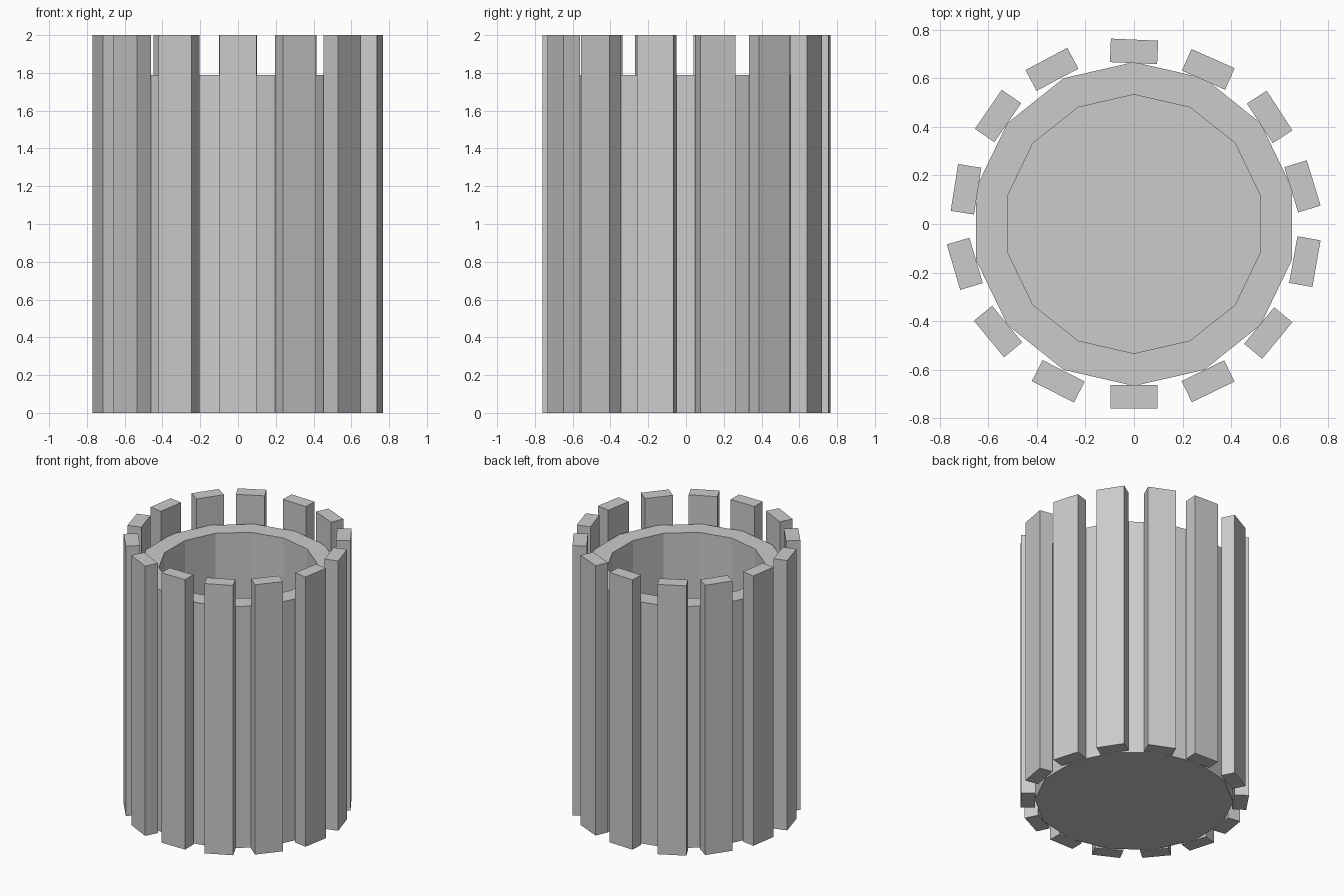
import bpy, bmesh
from math import cos, sin, pi, radians
from mathutils import Matrix

if "Cube" in bpy.data.objects:
    bpy.data.objects.remove(bpy.data.objects["Cube"])

SIDES = 14


def finish(name, bm):
    bmesh.ops.recalc_face_normals(bm, faces=bm.faces)
    mesh = bpy.data.meshes.new(name)
    bm.to_mesh(mesh)
    bm.free()
    obj = bpy.data.objects.new(name, mesh)
    bpy.context.collection.objects.link(obj)
    return obj


# Pot: fourteen-sided cup with a thick wall, rim and closed floor
def build_pot(outer=0.667, inner=0.533, top=1.79, floor=0.13):
    bm = bmesh.new()
    rings = []
    for r, z in ((outer, 0), (outer, top), (inner, top), (inner, floor)):
        rings.append([bm.verts.new((r * sin(2 * pi * i / SIDES),
                                    r * cos(2 * pi * i / SIDES), z))
                      for i in range(SIDES)])
    for a, b in zip(rings, rings[1:]):
        for i in range(SIDES):
            j = (i + 1) % SIDES
            bm.faces.new((a[i], a[j], b[j], b[i]))
    bm.faces.new(rings[0])
    bm.faces.new(rings[-1])
    finish("pot", bm)


# Slat: upright board, slightly hand-placed (x, y, turn in degrees)
def build_slat(index, x, y, turn):
    bm = bmesh.new()
    bmesh.ops.create_cube(bm, size=1, matrix=Matrix.Diagonal((0.195, 0.097, 2, 1)))
    obj = finish(f"slat_{index:02d}", bm)
    obj.location = (x, y, 1)
    obj.rotation_euler.z = radians(turn)


SLATS = [
    (0.0, 0.711, -2.5), (0.306, 0.637, -24), (0.559, 0.441, -57),
    (0.694, 0.155, -73), (0.704, -0.155, -100), (0.553, -0.449, -129.5),
    (0.305, -0.648, -154), (0.0, -0.711, 180), (-0.312, -0.648, 153),
    (-0.56, -0.443, 129.5), (-0.697, -0.164, 106.5), (-0.692, 0.143, 81),
    (-0.56, 0.445, 55.5), (-0.338, 0.637, 28),
]

build_pot()
for n, slat in enumerate(SLATS, 1):
    build_slat(n, *slat)
